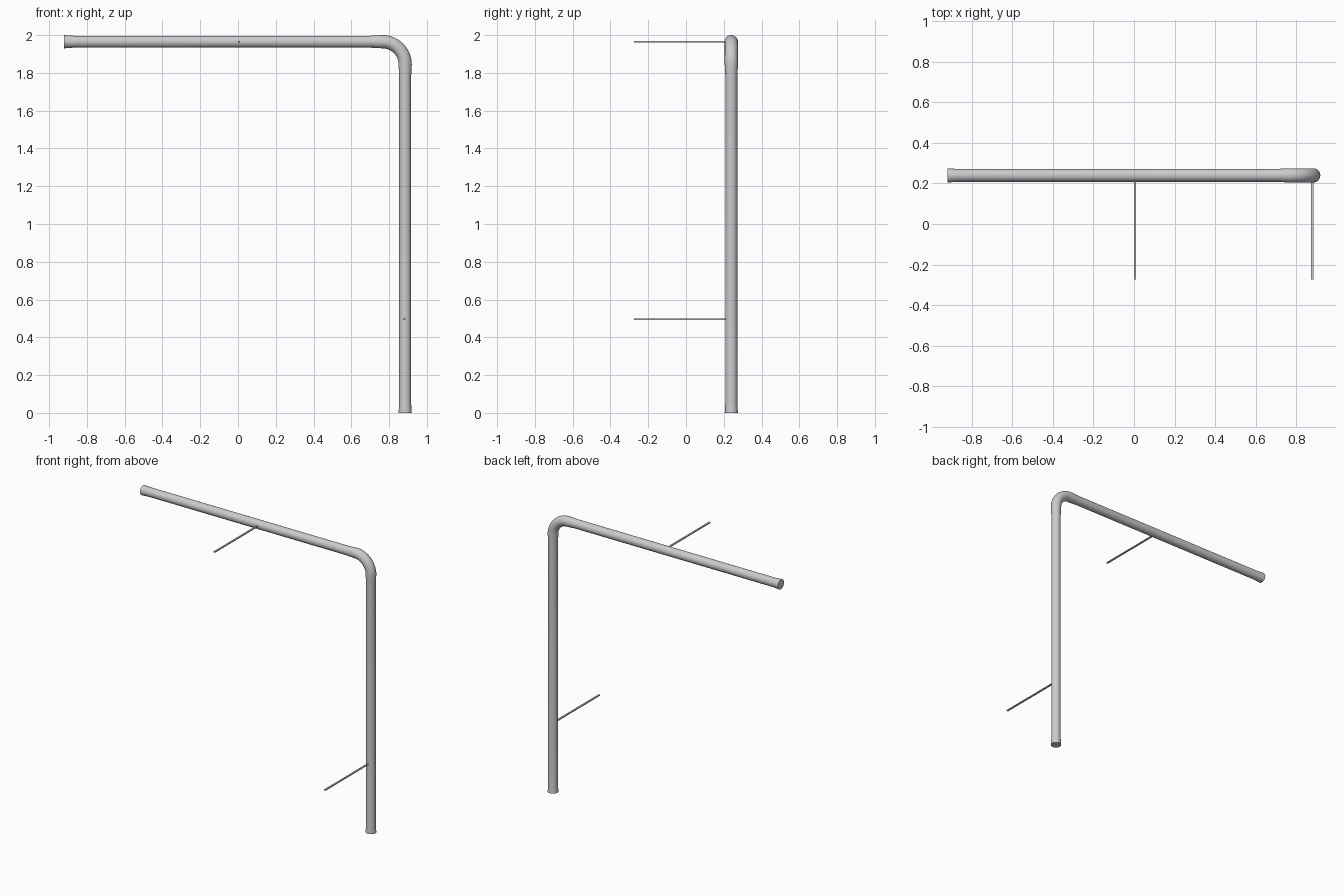
import bpy, bmesh, math
from mathutils import Vector

if "Cube" in bpy.data.objects:
    bpy.data.objects.remove(bpy.data.objects["Cube"])

Y = 0.24              # depth of the rail plane
PX, RZ = 0.885, 1.965 # post axis x, rail axis z
R, RF = 0.0315, 0.035 # tube radius, fitting radius
BEND = 0.12
SEG = 32


def finish(name, bm):
    bmesh.ops.recalc_face_normals(bm, faces=bm.faces)
    me = bpy.data.meshes.new(name)
    bm.to_mesh(me)
    bm.free()
    ob = bpy.data.objects.new(name, me)
    bpy.context.collection.objects.link(ob)
    return ob


def smooth(ob):
    bpy.ops.object.select_all(action='DESELECT')
    ob.select_set(True)
    bpy.context.view_layer.objects.active = ob
    bpy.ops.object.shade_smooth_by_angle(angle=math.radians(40))


def sweep(name, stations):
    """Round tube through (x, z, tangent angle, radius) stations in the rail plane."""
    bm = bmesh.new()
    rings = []
    for x, z, a, r in stations:
        side = Vector((math.sin(a), 0, math.cos(a)))
        ring = []
        for i in range(SEG):
            t = 2 * math.pi * i / SEG
            p = Vector((x, Y, z)) + side * r * math.cos(t) + Vector((0, 1, 0)) * r * math.sin(t)
            ring.append(bm.verts.new(p))
        rings.append(ring)
    for a, b in zip(rings, rings[1:]):
        for i in range(SEG):
            j = (i + 1) % SEG
            bm.faces.new((a[i], a[j], b[j], b[i]))
    bm.faces.new(rings[0])
    bm.faces.new(rings[-1])
    smooth(finish(name, bm))


# Handrail: flared end, rail, swollen elbow, post, flared foot
down = math.pi / 2
path = [(-0.92, RZ, 0, RF), (-0.90, RZ, 0, 0.0338), (-0.87, RZ, 0, R),
        (0.70, RZ, 0, R), (0.735, RZ, 0, 0.0335)]
for i in range(17):
    a = down * i / 16
    path.append((PX - BEND + BEND * math.sin(a), RZ - BEND + BEND * math.cos(a), a, RF))
path += [(PX, 1.815, down, 0.0335), (PX, 1.78, down, R),
         (PX, 0.05, down, R), (PX, 0.02, down, 0.0338), (PX, 0, down, RF)]
sweep("handrail_tube", path)


# Flat mounting bars reaching forward from the tube
def bar(name, x, z):
    bm = bmesh.new()
    bmesh.ops.create_cube(bm, size=1)
    for v in bm.verts:
        v.co = Vector((x + v.co.x * 0.012, -0.03 + v.co.y * 0.49, z + v.co.z * 0.007))
    finish(name, bm)


bar("upper_mounting_bar", 0.005, RZ)
bar("lower_mounting_bar", 0.88, 0.495)
